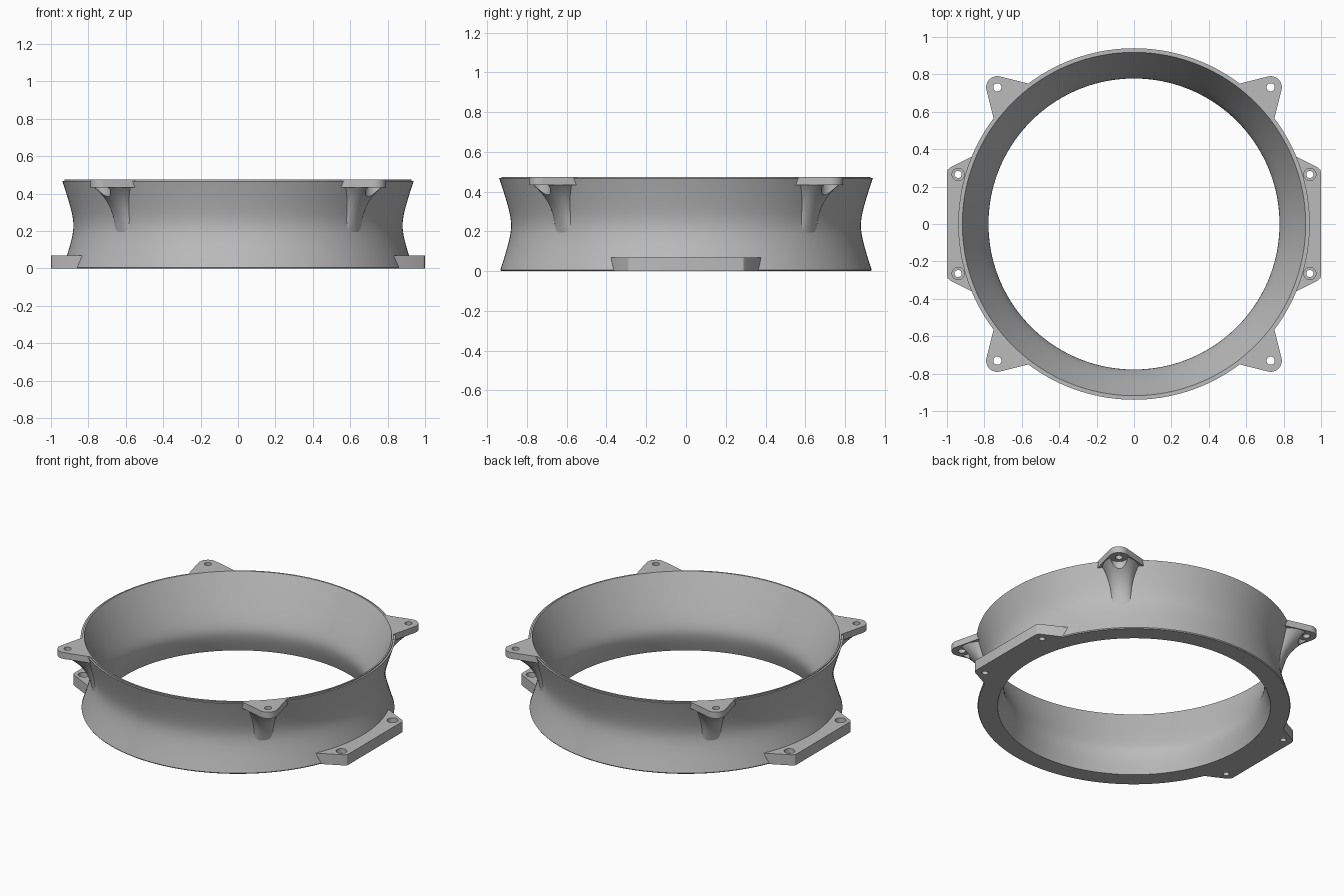
import bpy, bmesh, math
from mathutils import Matrix

cube = bpy.data.objects.get("Cube")
if cube:
    bpy.data.objects.remove(cube, do_unlink=True)

grey = bpy.data.materials.new("plain grey")
grey.use_nodes = True
colour = (0.5, 0.5, 0.5, 1)
grey.diffuse_color = colour
grey.node_tree.nodes["Principled BSDF"].inputs["Base Color"].default_value = colour

TOP = 0.475
SHELF = 0.468
EAR_BOTTOM = 0.433
HOLE_R = 1.033


def waisted(z, waist_z, waist_r, bottom_r, top_r, soft):
    """Two cones meeting at a rounded waist."""
    end_z, end_r = (TOP, top_r) if z > waist_z else (0, bottom_r)

    def rise(d):
        return math.hypot(d, soft) - soft
    return waist_r + (end_r - waist_r) * rise(z - waist_z) / rise(end_z - waist_z)


def inner_radius(z):
    return waisted(z, 0.135, 0.778, 0.815, 0.918, 0.06)


def outer_radius(z):
    return waisted(z, 0.23, 0.88, 0.936, 0.942, 0.08)


def finish(name, bm, angle=0.0):
    bmesh.ops.recalc_face_normals(bm, faces=bm.faces)
    bm.transform(Matrix.Rotation(angle, 4, "Z"))
    mesh = bpy.data.meshes.new(name)
    bm.to_mesh(mesh)
    bm.free()
    mesh.materials.append(grey)
    ob = bpy.data.objects.new(name, mesh)
    bpy.context.collection.objects.link(ob)
    return ob


def select(ob):
    bpy.ops.object.select_all(action="DESELECT")
    ob.select_set(True)
    bpy.context.view_layer.objects.active = ob


def smooth(ob):
    select(ob)
    bpy.ops.object.shade_smooth_by_angle(angle=math.radians(30))


def loft(bm, rings, closed=False):
    """Skin equal point loops; cap the ends unless the stack is closed."""
    loops = [[bm.verts.new(p) for p in ring] for ring in rings]
    n = len(loops[0])
    pairs = list(zip(loops, loops[1:]))
    if closed:
        pairs.append((loops[-1], loops[0]))
    else:
        bm.faces.new(loops[0])
        bm.faces.new(loops[-1])
    for a, b in pairs:
        for i in range(n):
            j = (i + 1) % n
            bm.faces.new((a[i], a[j], b[j], b[i]))


def circle(r, z, n, cx=0.0, cy=0.0):
    steps = [math.tau * i / n for i in range(n)]
    return [(cx + r * math.cos(t), cy + r * math.sin(t), z) for t in steps]


def arc(r, start, end, n, cx=0.0):
    steps = [start + (end - start) * i / n for i in range(n + 1)]
    return [(cx + r * math.cos(t), r * math.sin(t)) for t in steps]


def plate(outline, z0, z1):
    bm = bmesh.new()
    loft(bm, [[(x, y, z) for x, y in outline] for z in (z0, z1)])
    return bm


def drill(ob, cx, cy, r, z0, z1, angle):
    bm = bmesh.new()
    loft(bm, [circle(r, z, 32, cx, cy) for z in (z0, z1)])
    cutter = finish("hole_cutter", bm, angle)
    cutter.hide_render = True
    mod = ob.modifiers.new("hole", "BOOLEAN")
    mod.operation = "DIFFERENCE"
    mod.solver = "EXACT"
    mod.object = cutter
    select(ob)
    bpy.ops.object.modifier_apply(modifier=mod.name)
    bpy.data.objects.remove(cutter, do_unlink=True)


# Waisted ring wall with a thin raised lip and a small bottom chamfer
STEPS = 24
heights = [i / STEPS for i in range(STEPS + 1)]
profile = [(0.93, 0)]
profile += [(outer_radius(z), z) for z in (0.006 + (SHELF - 0.006) * h for h in heights)]
profile += [(0.928, SHELF), (0.928, TOP)]
profile += [(inner_radius(TOP * h), TOP * h) for h in reversed(heights)]
bm = bmesh.new()
loft(bm, [circle(r, z, 160) for r, z in profile], closed=True)
smooth(finish("duct_ring", bm))

# Four upper ears, each with a flared rib below
tip_angle = math.radians(58.3)
tip = arc(0.06, -tip_angle, tip_angle, 14, HOLE_R)
root_angle = math.radians(8.7)
ear_outline = tip + arc(0.926, root_angle, -root_angle, 8)

for k, side in enumerate(("back_left", "back_right", "front_right", "front_left")):
    angle = math.radians(45 + 90 * k)
    ear = finish("ear_" + side, plate(ear_outline, EAR_BOTTOM, TOP), angle)
    drill(ear, HOLE_R, 0, 0.022, 0.3, 0.6, angle)
    smooth(ear)

    rings = []
    for i in range(15):
        t = i / 14
        z = 0.19 + (EAR_BOTTOM + 0.002 - 0.19) * t
        root = outer_radius(z) - 0.015
        reach = 0.882 + 0.055 * t + 0.115 * t ** 3 - root
        half = 0.062 + 0.048 * t ** 3
        ring = []
        for j in range(21):
            a = math.pi * (j / 20 - 0.5)
            ring.append((root + reach * math.cos(a), half * math.sin(a), z))
        rings.append(ring)
    bm = bmesh.new()
    loft(bm, rings)
    rib = finish("rib_" + side, bm, angle)
    # Screw clearance under the ear
    drill(rib, HOLE_R, 0, 0.05, 0.1, 0.6, angle)
    smooth(rib)

# Two lower mounting flanges with counterbored holes
edge = [(1.0, 0.275), (0.996, 0.29), (0.983, 0.302), (0.812, 0.388)]
flange_angle = math.radians(25.5)
flange_outline = [(x, -y) for x, y in reversed(edge)] + edge
flange_outline += arc(0.899, flange_angle, -flange_angle, 24)

for side, angle in (("left", 0.0), ("right", math.pi)):
    flange = finish("flange_" + side, plate(flange_outline, 0, 0.07), angle)
    for y in (-0.265, 0.265):
        drill(flange, 0.94, y, 0.019, -0.1, 0.2, angle)
        drill(flange, 0.94, y, 0.033, 0.04, 0.2, angle)
    smooth(flange)
